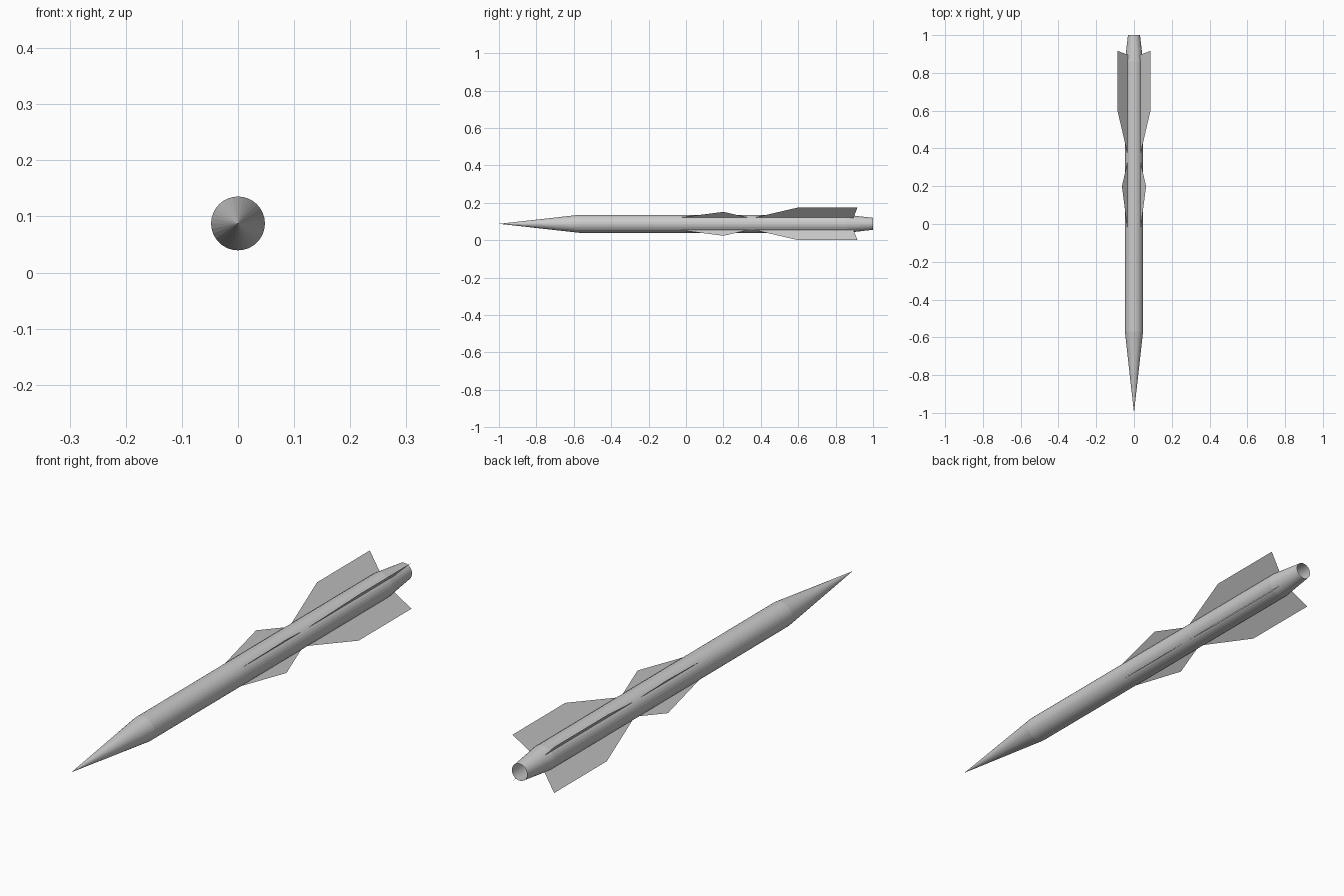
import bpy, bmesh, math
from mathutils import Vector

if "Cube" in bpy.data.objects:
    bpy.data.objects.remove(bpy.data.objects["Cube"])

AXIS_Z = 0.0875
SIDES = 32
R = 0.048


def make_object(name, bm):
    mesh = bpy.data.meshes.new(name)
    bm.to_mesh(mesh)
    bm.free()
    obj = bpy.data.objects.new(name, mesh)
    obj.location.z = AXIS_Z
    bpy.context.collection.objects.link(obj)
    return obj


def body(name, profile):
    """Spin (radius, y) rings around the y axis, pointed nose, open tail."""
    bm = bmesh.new()
    tip = bm.verts.new((0, -1, 0))
    rings = []
    for r, y in profile:
        rings.append([bm.verts.new((r * math.cos(a), y, r * math.sin(a)))
                      for a in (2 * math.pi * i / SIDES for i in range(SIDES))])
    for i in range(SIDES):
        j = (i + 1) % SIDES
        bm.faces.new((tip, rings[0][i], rings[0][j]))
        for a, b in zip(rings, rings[1:]):
            bm.faces.new((a[i], b[i], b[j], a[j]))
    bmesh.ops.recalc_face_normals(bm, faces=bm.faces)
    return make_object(name, bm)


def fins(name, outline):
    """Four thin sheet fins on the diagonals, outline given as (radius, y)."""
    for k in range(4):
        a = math.radians(45 + 90 * k)
        out = Vector((math.cos(a), 0, math.sin(a)))
        bm = bmesh.new()
        bm.faces.new([bm.verts.new(out * r + Vector((0, y, 0))) for r, y in outline])
        make_object(f"{name}_{k + 1}", bm)


# Fuselage: conical nose, straight tube, tapered open tail
body("fuselage", [(R, -0.57), (R, 0.86), (0.032, 1.0)])

# Small middle fins
fins("mid_fin", [(R, -0.03), (0.0905, 0.20), (R, 0.33)])

# Large tail fins with swept rear edge
fins("tail_fin", [(R, 0.37), (0.1237, 0.60), (0.1237, 0.917), (0.044, 0.895), (R, 0.86)])
